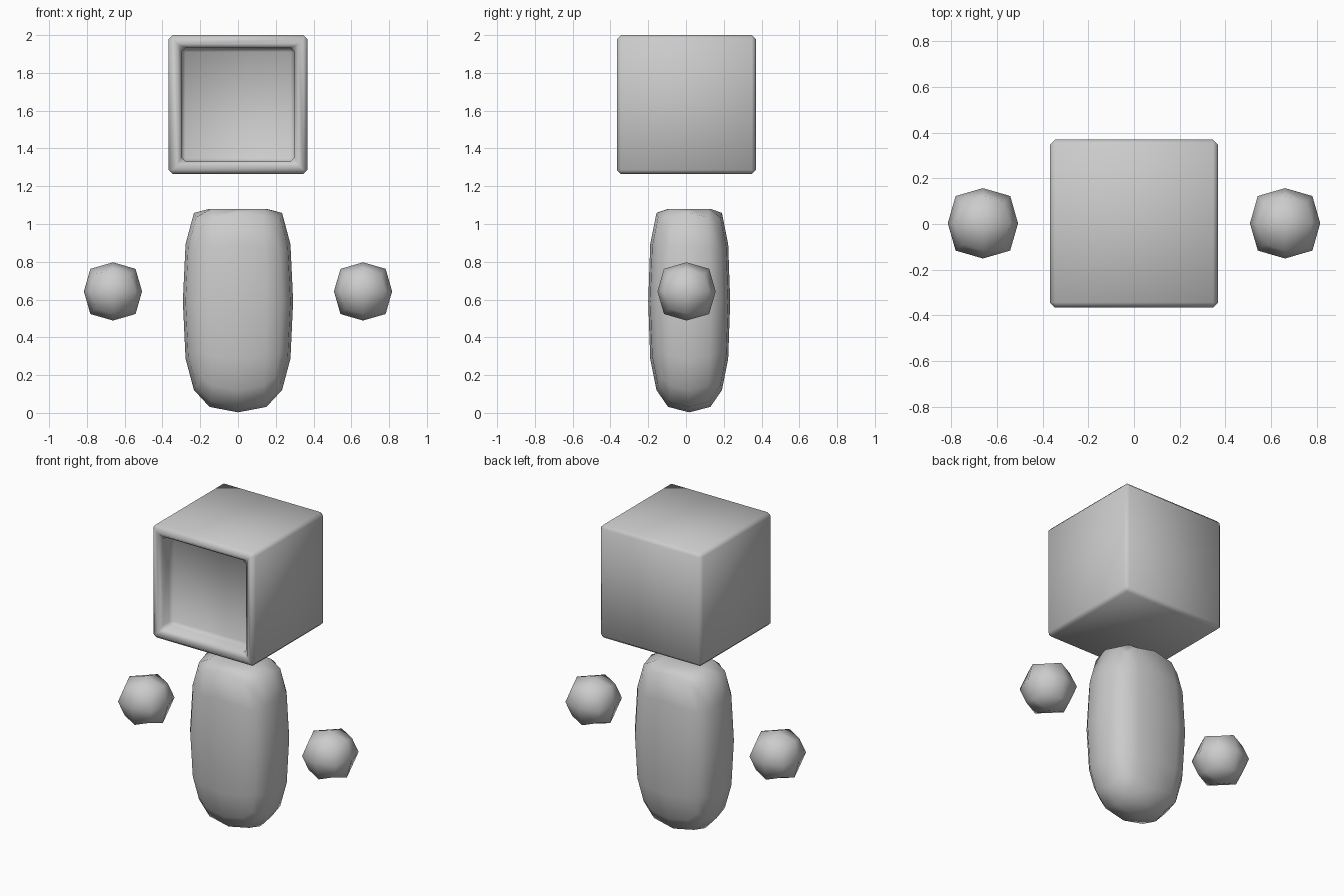
import bpy, bmesh

if "Cube" in bpy.data.objects:
    bpy.data.objects.remove(bpy.data.objects["Cube"])

def smooth(obj):
    for p in obj.data.polygons:
        p.use_smooth = True

# Rounded block: a subdivided cube, squared off by a power and fitted to size
def rounded_block(name, centre, half, levels, power, ceiling=None):
    bpy.ops.mesh.primitive_cube_add(size=2)
    obj = bpy.context.object
    obj.name = name
    mod = obj.modifiers.new("Round", 'SUBSURF')
    mod.levels = levels
    mod.use_limit_surface = False
    bpy.ops.object.modifier_apply(modifier=mod.name)
    top = max(v.co.z for v in obj.data.vertices)
    for v in obj.data.vertices:
        for i in range(3):
            u = v.co[i] / top
            s = 1 if u >= 0 else -1
            v.co[i] = centre[i] + half[i] * s * abs(u) ** power
        if ceiling is not None:
            v.co.z = min(v.co.z, ceiling)
    smooth(obj)
    return obj

# Body with flattened top, and two floating hands
rounded_block("body", (0, 0.017, 0.59), (0.292, 0.217, 0.587), 2, 0.72, 1.08)
for side, label in ((-1, "left_hand"), (1, "right_hand")):
    rounded_block(label, (side * 0.662, 0.003, 0.643), (0.154,) * 3, 1, 0.88)

# Head: cube with a recessed front panel and chamfered edges
bm = bmesh.new()
bmesh.ops.create_cube(bm, size=0.736)
bmesh.ops.translate(bm, verts=bm.verts, vec=(0, 0.002, 1.632))
front = min(bm.faces, key=lambda f: f.calc_center_median().y)
bmesh.ops.inset_region(bm, faces=[front], thickness=0.096)
ext = bmesh.ops.extrude_discrete_faces(bm, faces=[front])["faces"]
bmesh.ops.translate(bm, verts=ext[0].verts, vec=(0, 0.11, 0))
bm.normal_update()
sharp = [e for e in bm.edges if e.calc_face_angle(0) > 0.5]
bmesh.ops.bevel(bm, geom=sharp, offset=0.022, segments=1, profile=0.5,
                affect='EDGES')
bmesh.ops.recalc_face_normals(bm, faces=bm.faces)
mesh = bpy.data.meshes.new("head")
bm.to_mesh(mesh)
bm.free()
head = bpy.data.objects.new("head", mesh)
bpy.context.collection.objects.link(head)
smooth(head)
